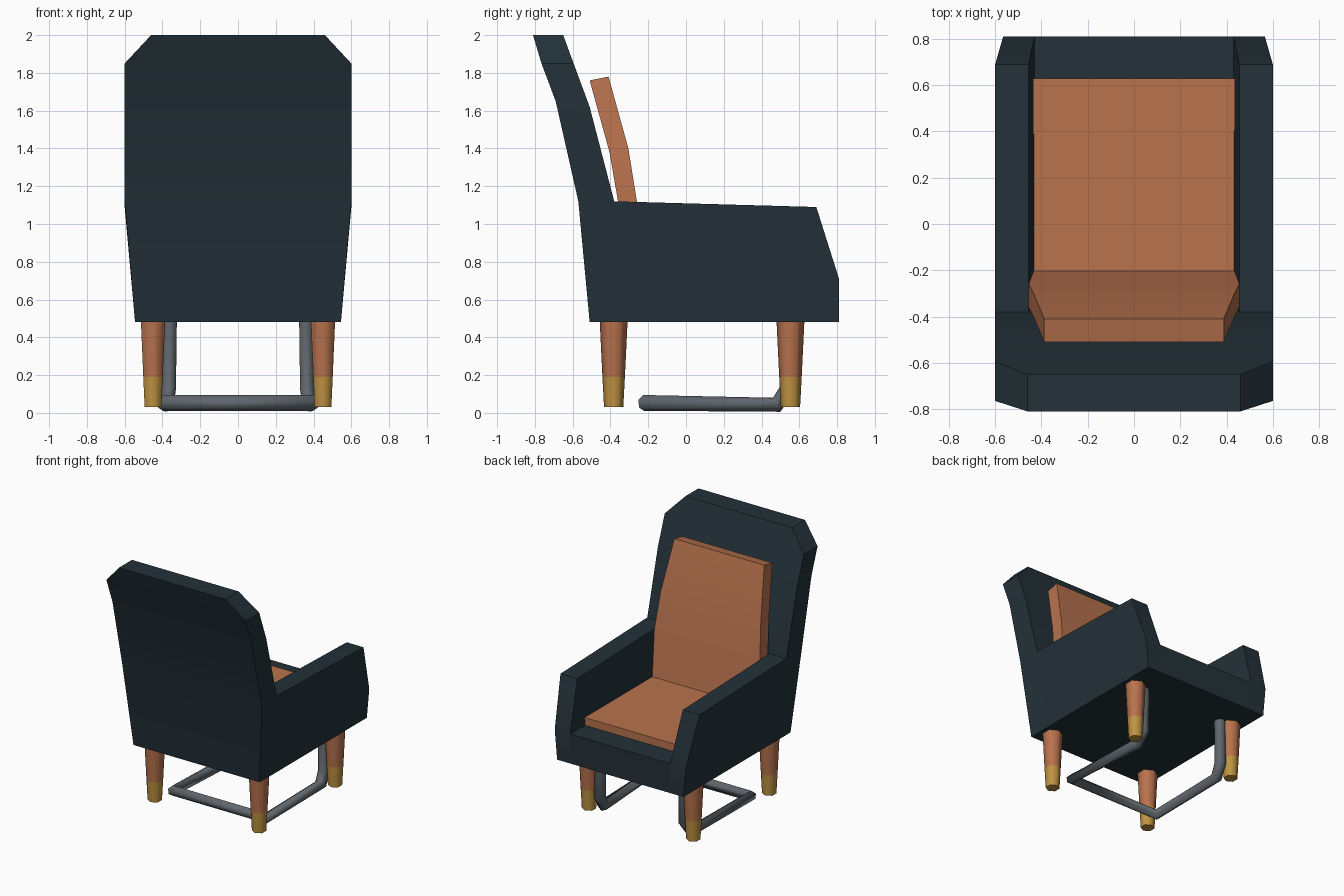
import bpy, bmesh

if "Cube" in bpy.data.objects:
    bpy.data.objects.remove(bpy.data.objects["Cube"])


def material(name, rgb):
    m = bpy.data.materials.new(name)
    m.diffuse_color = (*rgb, 1)
    m.use_nodes = True
    m.node_tree.nodes["Principled BSDF"].inputs["Base Color"].default_value = m.diffuse_color
    return m


NAVY = material("dark navy fabric", (0.017, 0.031, 0.041))
COPPER = material("copper leather", (0.48, 0.17, 0.075))
GOLD = material("gold cap", (0.52, 0.29, 0.055))
GREY = material("grey metal", (0.115, 0.133, 0.15))


def finish(obj, mat, angle=0.6):
    obj.data.materials.append(mat)
    bpy.ops.object.select_all(action='DESELECT')
    obj.select_set(True)
    bpy.context.view_layer.objects.active = obj
    if obj.type == 'CURVE':
        bpy.ops.object.convert(target='MESH')
        obj = bpy.context.object
    bpy.ops.object.shade_smooth_by_angle(angle=angle)


def loft(name, rings, mat):
    """Skin equal-length rings of points and cap both ends."""
    bm = bmesh.new()
    rows = [[bm.verts.new(p) for p in r] for r in rings]
    n = len(rows[0])
    for a, b in zip(rows, rows[1:]):
        for i in range(n):
            j = (i + 1) % n
            bm.faces.new((a[i], a[j], b[j], b[i]))
    bm.faces.new(rows[0])
    bm.faces.new(rows[-1])
    bmesh.ops.recalc_face_normals(bm, faces=bm.faces)
    me = bpy.data.meshes.new(name)
    bm.to_mesh(me)
    bm.free()
    obj = bpy.data.objects.new(name, me)
    bpy.context.collection.objects.link(obj)
    finish(obj, mat)


def slab(name, rows, mat):
    """Rows of (half width, y back, z back, y front, z front)."""
    loft(name, [[(-w, yb, zb), (w, yb, zb), (w, yf, zf), (-w, yf, zf)]
                for w, yb, zb, yf, zf in rows], mat)


# Backrest shell with chamfered top corners
slab("backrest", [
    (0.545, -0.51, 0.48, -0.28, 0.48),
    (0.60, -0.57, 1.12, -0.38, 1.12),
    (0.60, -0.69, 1.65, -0.51, 1.62),
    (0.60, -0.765, 1.85, -0.595, 1.85),
    (0.46, -0.81, 2.0, -0.65, 2.0)], NAVY)

# Arms: side profile, leaning outward with height
arm_profile = [(-0.28, 0.48), (-0.38, 1.12), (0.69, 1.09), (0.81, 0.71), (0.81, 0.48)]
for side, label in ((-1, "left"), (1, "right")):
    rings = []
    for x0, x1 in ((0.415, 0.455), (0.545, 0.60)):
        rings.append([(side * (x0 + (x1 - x0) * min(1, (z - 0.48) / 0.61)), y, z)
                      for y, z in arm_profile])
    loft(label + "_arm", rings, NAVY)

# Seat base between the arms
slab("seat_base", [(0.43, -0.40, 0.48, 0.81, 0.48),
                   (0.44, -0.40, 0.71, 0.81, 0.71)], NAVY)

# Cushions
slab("seat_cushion", [(0.435, -0.35, 0.70, 0.63, 0.70),
                      (0.437, -0.35, 0.77, 0.63, 0.77)], COPPER)
slab("back_cushion", [
    (0.435, -0.31, 0.74, -0.20, 0.75),
    (0.455, -0.36, 1.12, -0.26, 1.12),
    (0.432, -0.405, 1.38, -0.305, 1.40),
    (0.388, -0.51, 1.76, -0.41, 1.78)], COPPER)


# Hexagonal tapered legs with gold caps
def cone(name, x, y, z0, z1, r0, r1, mat):
    bpy.ops.mesh.primitive_cone_add(vertices=6, radius1=r0, radius2=r1, depth=z1 - z0,
                                    location=(x, y, (z0 + z1) / 2))
    obj = bpy.context.object
    obj.name = name
    finish(obj, mat, 1.1)


for side, lr in ((-1, "left"), (1, "right")):
    for y, fb in ((-0.383, "back"), (0.553, "front")):
        cone(f"{fb}_{lr}_leg", side * 0.45, y, 0.19, 0.49, 0.0595, 0.074, COPPER)
        cone(f"{fb}_{lr}_leg_cap", side * 0.45, y, 0.03, 0.19, 0.051, 0.0595, GOLD)

# Bent floor tube hanging from the seat
half = [(0.36, 0.54, 0.50), (0.365, 0.54, 0.13), (0.378, 0.48, 0.043), (0.40, -0.225, 0.053)]
path = half + [(-x, y, z) for x, y, z in reversed(half)]
cu = bpy.data.curves.new("floor_tube", 'CURVE')
cu.dimensions = '3D'
cu.bevel_depth = 0.042
cu.bevel_resolution = 1
cu.use_fill_caps = True
sp = cu.splines.new('POLY')
sp.points.add(len(path) - 1)
for p, co in zip(sp.points, path):
    p.co = (*co, 1)
tube = bpy.data.objects.new("floor_tube", cu)
bpy.context.collection.objects.link(tube)
finish(tube, GREY, 1.1)
